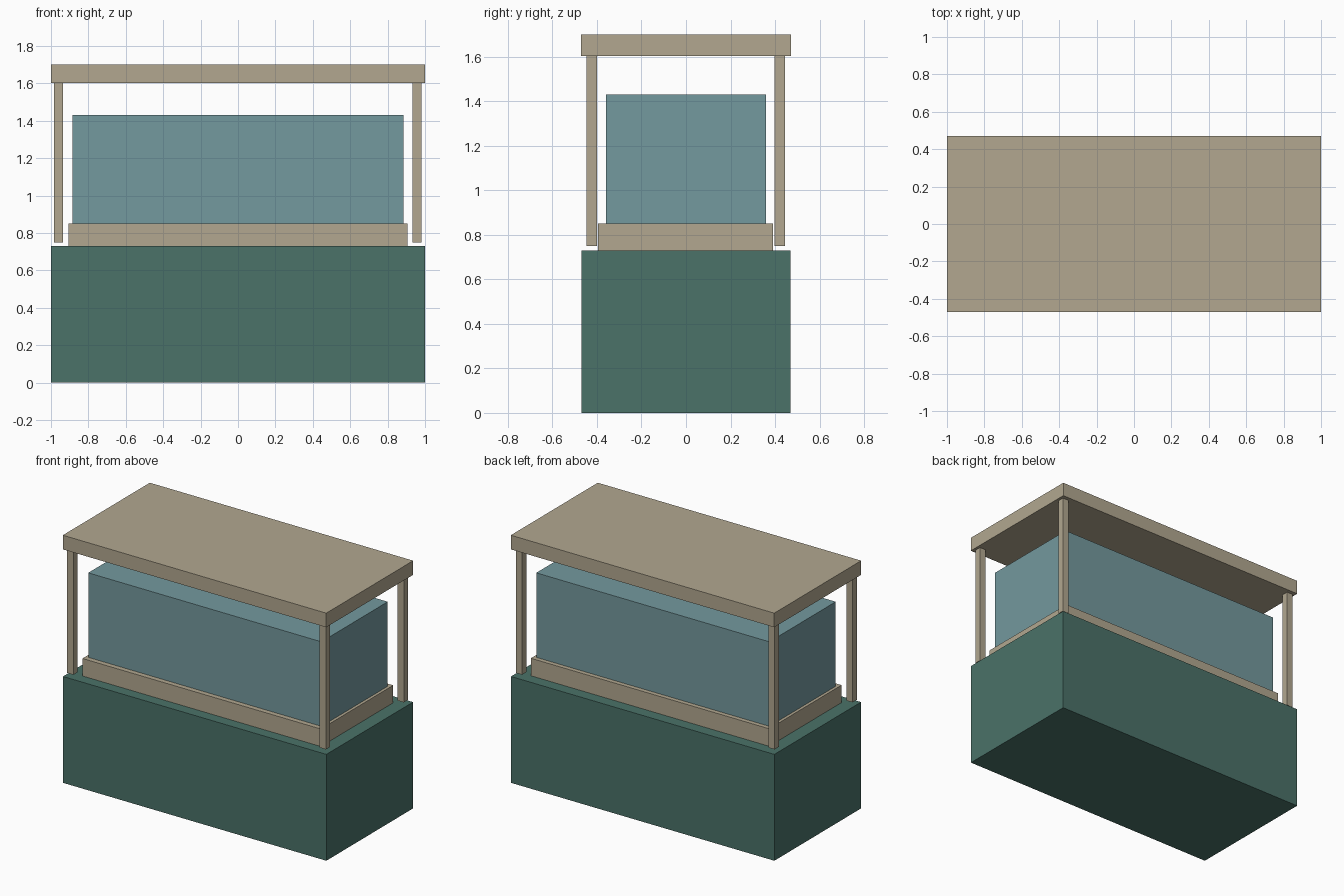
import bpy

default = bpy.data.objects.get("Cube")
if default:
    bpy.data.objects.remove(default, do_unlink=True)


def material(name, rgb):
    mat = bpy.data.materials.new(name)
    mat.use_nodes = True
    mat.diffuse_color = (*rgb, 1)
    mat.node_tree.nodes["Principled BSDF"].inputs["Base Color"].default_value = (*rgb, 1)
    return mat


def box(name, width, depth, bottom, top, mat, x=0, y=0):
    bpy.ops.mesh.primitive_cube_add(size=1, location=(x, y, (bottom + top) / 2))
    obj = bpy.context.object
    obj.name = name
    obj.scale = (width, depth, top - bottom)
    bpy.ops.object.transform_apply(location=False, rotation=False, scale=True)
    obj.data.materials.append(mat)
    return obj


tan = material("tan wood", (0.445, 0.388, 0.279))
green = material("dark green", (0.069, 0.168, 0.140))
blue = material("blue glass", (0.174, 0.319, 0.342))

# Cabinet, tray and glass case
box("cabinet", 2, 0.94, 0, 0.73, green)
box("tray", 1.81, 0.785, 0.73, 0.85, tan, y=-0.002)
box("glass_case", 1.77, 0.72, 0.85, 1.43, blue)

# Corner posts, stopping just above the cabinet
for end, x in (("right", -0.96), ("left", 0.957)):
    for side, y in (("front", -0.424), ("back", 0.421)):
        box(f"{side}_{end}_post", 0.047, 0.047, 0.75, 1.603, tan, x, y)

# Roof slab
box("roof", 2, 0.943, 1.603, 1.7, tan)
